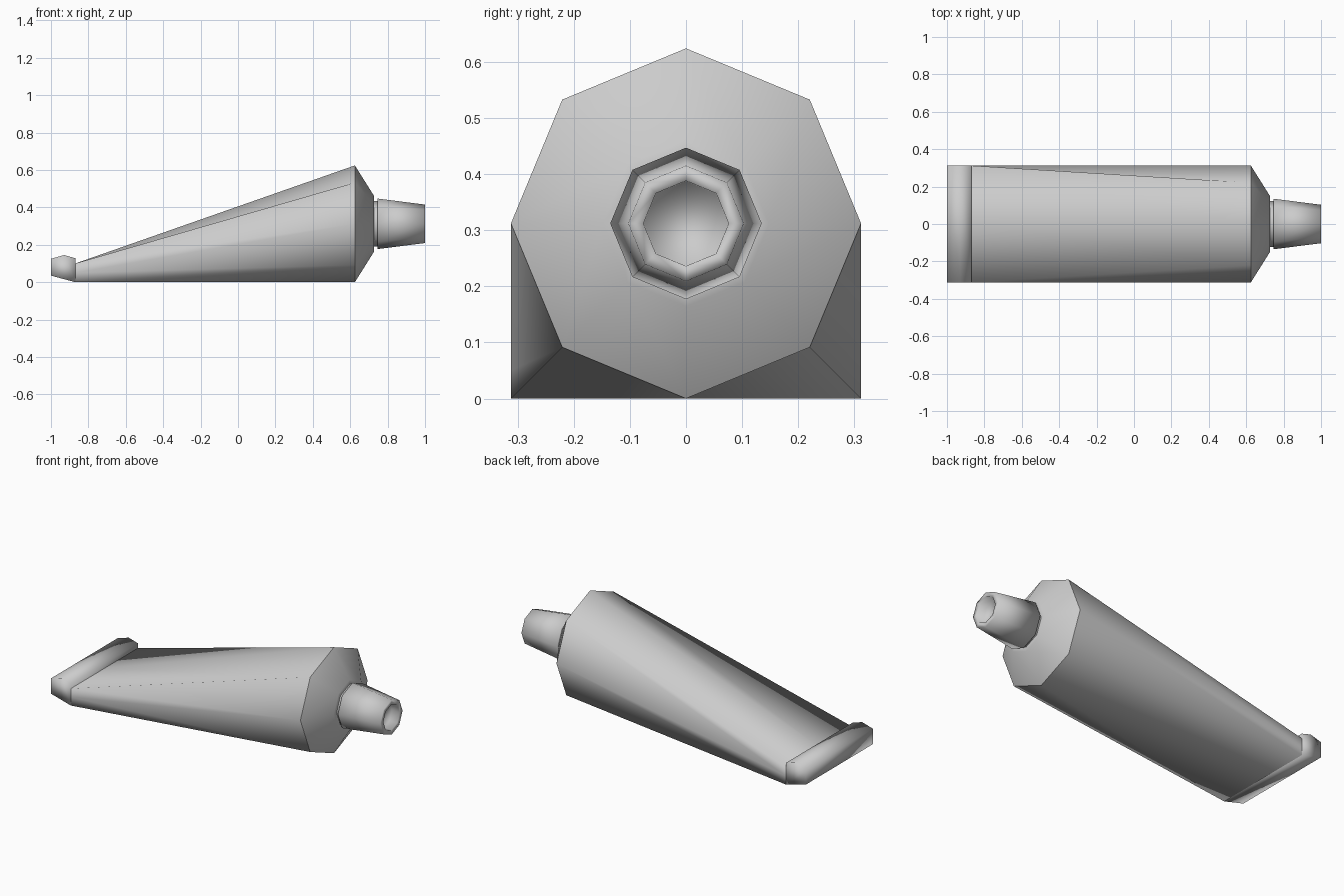
import bpy, bmesh, math

if "Cube" in bpy.data.objects:
    bpy.data.objects.remove(bpy.data.objects["Cube"])

R, ZC = 0.312, 0.312          # tube radius and axis height


def octagon(x, r):
    """Eight points around the tube axis, one pointing straight up."""
    return [(x, r * math.sin(math.radians(45 * i)), ZC + r * math.cos(math.radians(45 * i)))
            for i in range(8)]


def loft(name, rings, cap_start=False, cap_end=False, angle=180, twist_split=False):
    """Skin a list of rings; twist_split cuts every quad along the same diagonal."""
    bm = bmesh.new()
    loops = [[bm.verts.new(p) for p in ring] for ring in rings]
    for a, b in zip(loops, loops[1:]):
        n = len(a)
        for i in range(n):
            j = (i + 1) % n
            if twist_split:
                bm.faces.new((a[i], a[j], b[i]))
                bm.faces.new((a[j], b[j], b[i]))
            else:
                bm.faces.new((a[i], a[j], b[j], b[i]))
    if cap_start:
        bm.faces.new(loops[0])
    if cap_end:
        bm.faces.new(loops[-1])
    bmesh.ops.recalc_face_normals(bm, faces=bm.faces)
    mesh = bpy.data.meshes.new(name)
    bm.to_mesh(mesh)
    bm.free()
    obj = bpy.data.objects.new(name, mesh)
    bpy.context.collection.objects.link(obj)
    bpy.ops.object.select_all(action='DESELECT')
    obj.select_set(True)
    bpy.context.view_layer.objects.active = obj
    bpy.ops.object.shade_smooth_by_angle(angle=math.radians(angle))
    return obj


# Tube body: flat rectangular tail opening into the octagonal shoulder rim
tail = [(-0.87, y * R, z) for y, z in
        [(0, .1), (1, .1), (1, .05), (1, 0), (0, 0), (-1, 0), (-1, .05), (-1, .1)]]
loft("tube_body", [tail, octagon(0.625, R)], twist_split=True)

# Shoulder and neck
loft("shoulder", [octagon(x, r) for x, r in
                  [(0.625, R), (0.728, 0.148), (0.728, 0.122), (0.745, 0.122)]], angle=50)

# Screw cap: tapered, with a recessed end shaded softly
loft("screw_cap", [octagon(x, r) for x, r in
                   [(0.745, 0.122), (0.745, 0.135), (1.0, 0.103), (1.0, 0.076), (0.95, 0.075)]],
     cap_end=True)

# Folded crimp across the tail
profile = [(-1, .035), (-.87, 0), (-.87, .128), (-.93, .145), (-1, .125)]
loft("crimped_end", [[(x, y, z) for x, z in profile] for y in (-R, R)],
     cap_start=True, cap_end=True)
